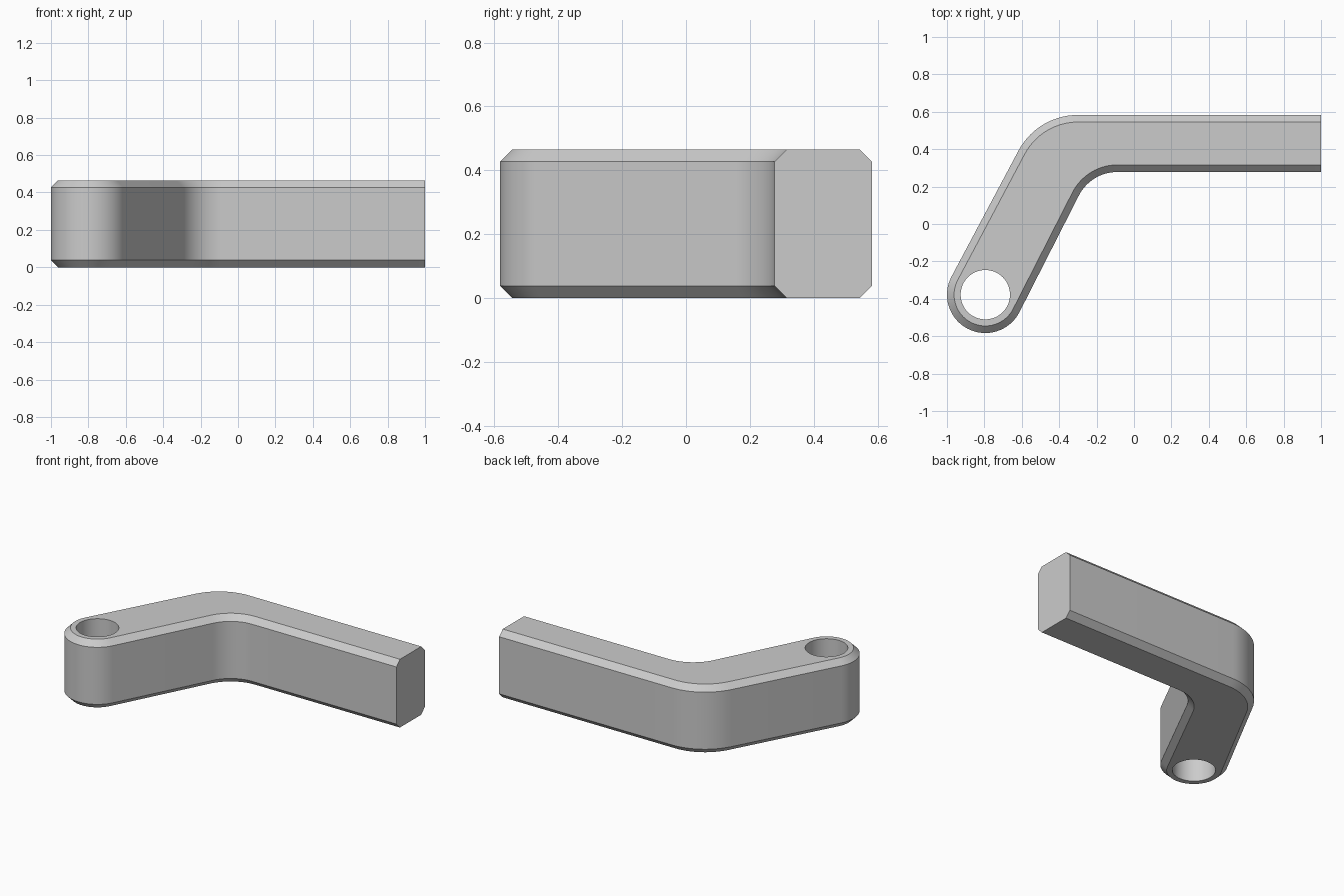
import bpy, bmesh
from math import cos, sin, radians, pi

cube = bpy.data.objects.get("Cube")
if cube:
    bpy.data.objects.remove(cube, do_unlink=True)

HEIGHT, CHAMFER = 0.465, 0.038
CAP, CAP_R, HOLE_R = (-0.795, -0.378), 0.205, 0.132
BACK_Y, FRONT_Y, END_X = 0.583, 0.278, 1.0
OUTER_R, INNER_R = 0.36, 0.23
LEFT_DIR, RIGHT_DIR = 152, -27       # outward normals of the slanted sides


def arc(center, r, a0, a1, n):
    angles = [radians(a0 + (a1 - a0) * i / n) for i in range(n + 1)]
    return [(center[0] + r * cos(a), center[1] + r * sin(a)) for a in angles]


def bend_center(direction, r, y):
    """Centre of a bend tangent to a slanted side; r is negative for a hollow bend."""
    nx, ny = cos(radians(direction)), sin(radians(direction))
    side = nx * CAP[0] + ny * CAP[1] + CAP_R
    return ((side - r - ny * y) / nx, y)


outer = bend_center(LEFT_DIR, OUTER_R, BACK_Y - OUTER_R)
inner = bend_center(RIGHT_DIR, -INNER_R, FRONT_Y - INNER_R)


def outline(inset):
    pts = arc(CAP, CAP_R - inset, LEFT_DIR, 360 + RIGHT_DIR, 32)
    pts += arc(inner, INNER_R + inset, 180 + RIGHT_DIR, 90, 14)
    pts += [(END_X, FRONT_Y + inset), (END_X, BACK_Y - inset)]
    pts += arc(outer, OUTER_R - inset, 90, LEFT_DIR, 14)
    return pts


bm = bmesh.new()


def ring(points, z):
    return [bm.verts.new((x, y, z)) for x, y in points]


def bridge(a, b):
    for i in range(len(a)):
        j = (i + 1) % len(a)
        bm.faces.new((a[i], a[j], b[j], b[i]))


# chamfered outer wall
levels = [(CHAMFER, 0), (0, CHAMFER), (0, HEIGHT - CHAMFER), (CHAMFER, HEIGHT)]
rings = [ring(outline(inset), z) for inset, z in levels]
for low, high in zip(rings, rings[1:]):
    # the square end is closed as one flat face below
    for i in range(len(low)):
        j = (i + 1) % len(low)
        if not (low[i].co.x > 0.99 and low[j].co.x > 0.99):
            bm.faces.new((low[i], low[j], high[j], high[i]))
tips = [[v for v in r if v.co.x > 0.99] for r in rings]
bm.faces.new([t[0] for t in tips] + [t[1] for t in reversed(tips)])

# pivot hole through the rounded end
hole = arc(CAP, HOLE_R, 0, 360, 48)[:-1]
hole_low, hole_high = ring(hole, 0), ring(hole, HEIGHT)
bridge(hole_high, hole_low)

# flat top and bottom around the hole
for border, rim in ((rings[0], hole_low), (rings[-1], hole_high)):
    edges = []
    for loop in (border, rim):
        for i, v in enumerate(loop):
            w = loop[(i + 1) % len(loop)]
            edges.append(bm.edges.get((v, w)) or bm.edges.new((v, w)))
    bmesh.ops.triangle_fill(bm, edges=edges, use_beauty=True)
bmesh.ops.recalc_face_normals(bm, faces=bm.faces)

mesh = bpy.data.meshes.new("bent_lever")
bm.to_mesh(mesh)
bm.free()
lever = bpy.data.objects.new("bent_lever", mesh)
bpy.context.collection.objects.link(lever)

grey = bpy.data.materials.new("plain grey")
grey.use_nodes = True
colour = (0.6, 0.6, 0.6, 1)
grey.diffuse_color = colour
grey.node_tree.nodes["Principled BSDF"].inputs["Base Color"].default_value = colour
mesh.materials.append(grey)

bpy.ops.object.select_all(action="DESELECT")
lever.select_set(True)
bpy.context.view_layer.objects.active = lever
bpy.ops.object.shade_smooth_by_angle(angle=radians(30))
